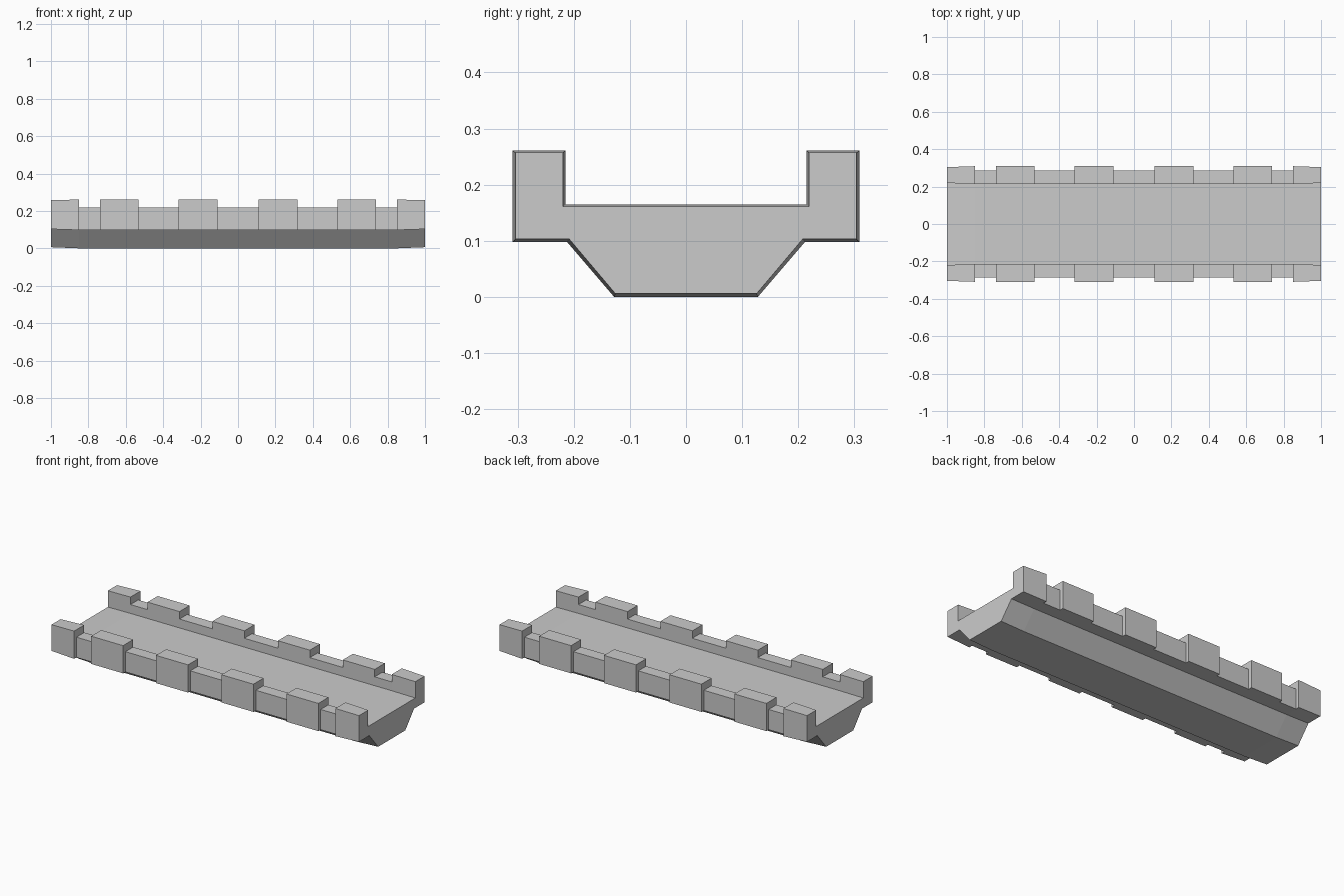
import bpy, bmesh

if "Cube" in bpy.data.objects:
    bpy.data.objects.remove(bpy.data.objects["Cube"])


def section(wall_y, wall_top, half):
    """Full trough cross-section from its right half, counter-clockwise seen from +x."""
    bottom, corner, inner, floor = half
    right = [bottom, corner, (wall_y, corner[1]), (wall_y, wall_top),
             (inner, wall_top), (inner, floor)]
    return right + [(-y, z) for y, z in reversed(right)]


# (bottom edge), (hull corner), inner wall y, floor z
body = ((0.128, 0.0), (0.212, 0.098), 0.215, 0.165)
tip = ((0.126, 0.006), (0.208, 0.103), 0.219, 0.161)
merlon = section(0.309, 0.261, body)
crenel = section(0.287, 0.217, body)
end = section(0.304, 0.257, tip)

# Stations along the length: stepped wall blocks, slightly tapered ends
stations = [(-1.0, end), (-0.85, merlon), (-0.85, crenel)]
for centre in (-0.635, -0.213, 0.213, 0.635):
    a, b = centre - 0.104, centre + 0.104
    stations += [(a, crenel), (a, merlon), (b, merlon), (b, crenel)]
stations += [(0.85, crenel), (0.85, merlon), (1.0, end)]

# Loft the trough through the stations
bm = bmesh.new()
rings = [[bm.verts.new((x, y, z)) for y, z in prof] for x, prof in stations]
n = len(merlon)
for r, s in zip(rings, rings[1:]):
    for i in range(n):
        j = (i + 1) % n
        quad = bm.faces.new((r[i], r[j], s[j], s[i]))
        if quad.calc_area() < 1e-7:
            bm.faces.remove(quad)
bm.faces.new(reversed(rings[0]))
bm.faces.new(rings[-1])
bmesh.ops.remove_doubles(bm, verts=bm.verts[:], dist=1e-5)

mesh = bpy.data.meshes.new("crenellated_trough")
bm.to_mesh(mesh)
bm.free()
bpy.context.collection.objects.link(bpy.data.objects.new("crenellated_trough", mesh))
